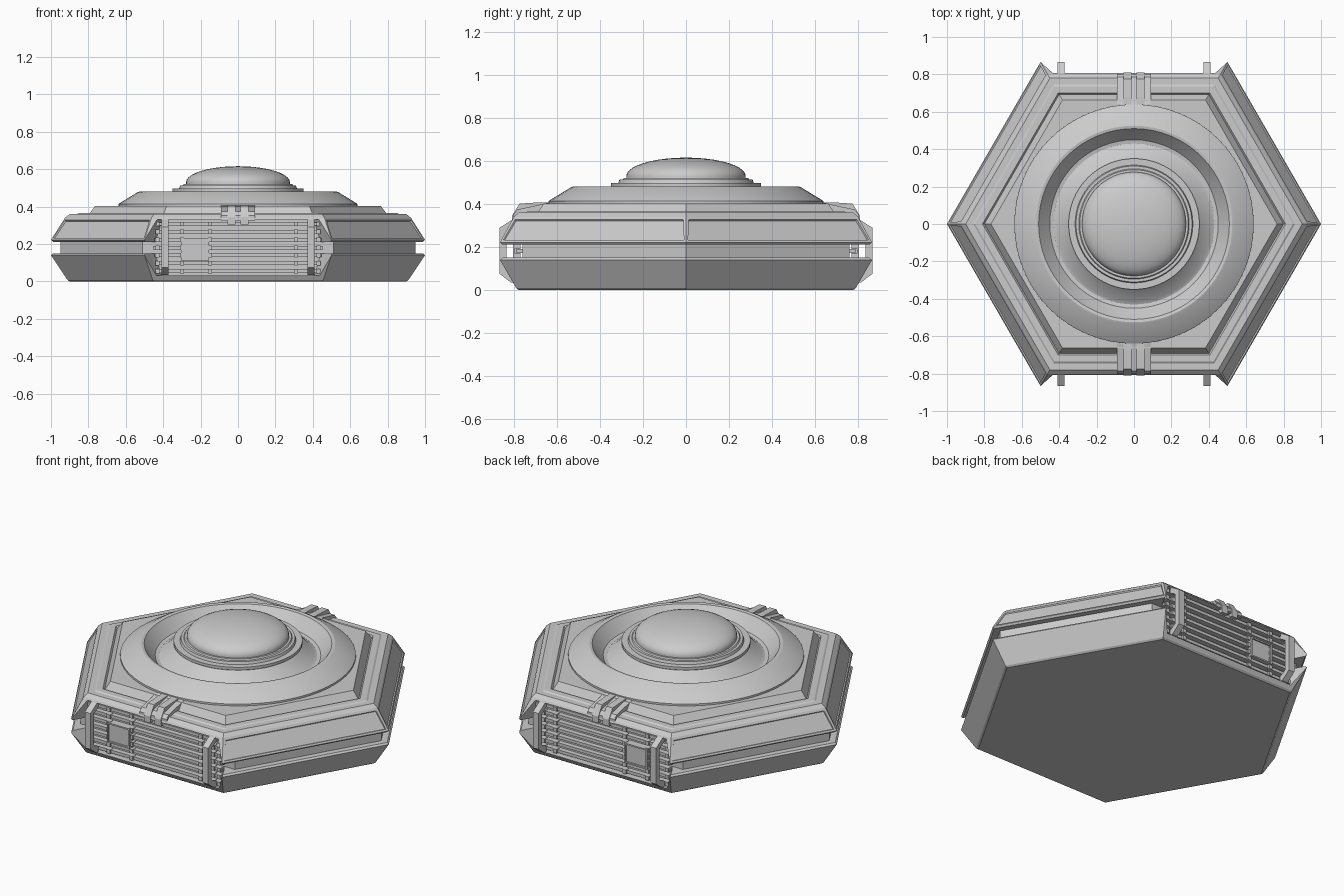
import bpy, bmesh, math
from mathutils import Vector

if "Cube" in bpy.data.objects:
    bpy.data.objects.remove(bpy.data.objects["Cube"])


def finish(name, bm, smooth=False, mirror=False):
    bmesh.ops.recalc_face_normals(bm, faces=bm.faces)
    me = bpy.data.meshes.new(name)
    bm.to_mesh(me)
    bm.free()
    ob = bpy.data.objects.new(name, me)
    bpy.context.collection.objects.link(ob)
    bpy.ops.object.select_all(action='DESELECT')
    ob.select_set(True)
    bpy.context.view_layer.objects.active = ob
    if smooth:
        bpy.ops.object.shade_smooth_by_angle(angle=math.radians(25))
    if mirror:  # front part repeated at the back
        m = ob.modifiers.new("mirror", 'MIRROR')
        m.use_axis = (False, True, False)
    return ob


def skin(bm, rings, caps=True):
    for a, b in zip(rings, rings[1:]):
        n = max(len(a), len(b))
        for i in range(n):
            j = (i + 1) % n
            if len(b) == 1:
                bm.faces.new((a[i], a[j], b[0]))
            else:
                bm.faces.new((a[i], a[j], b[j], b[i]))
    if caps:
        for r in (rings[0], rings[-1]):
            if len(r) > 2:
                bm.faces.new(r)


def lathe(profile, n):
    bm = bmesh.new()
    rings = []
    for r, z in profile:
        if r == 0:
            rings.append([bm.verts.new((0, 0, z))])
        else:
            rings.append([bm.verts.new((r * math.cos(2 * math.pi * i / n),
                                        r * math.sin(2 * math.pi * i / n), z)) for i in range(n)])
    skin(bm, rings)
    return bm


def box(bm, x0, x1, y0, y1, z0, z1):
    ring = lambda z: [bm.verts.new(p) for p in ((x0, y0, z), (x1, y0, z), (x1, y1, z), (x0, y1, z))]
    skin(bm, [ring(z0), ring(z1)])


def plate_x(bm, x0, x1, yz):
    skin(bm, [[bm.verts.new((x, y, z)) for y, z in yz] for x in (x0, x1)])


# cutter for the grille bays, front and back
bm = bmesh.new()
for s in (-1, 1):
    rings = []
    for y, d in ((0.76, -0.045), (0.80, -0.02), (0.90, 0.035)):
        half = [(0.455 + d, 0.032), (0.487 + d, 0.15), (0.487 + d, 0.21), (0.45 + d, 0.33)]
        pts = half + [(-x, z) for x, z in reversed(half)]
        rings.append([bm.verts.new((x, s * y, z)) for x, z in pts])
    skin(bm, rings)
cutter = finish("bay_cutter", bm)
cutter.hide_render = True


def cut(ob):
    m = ob.modifiers.new("bay", 'BOOLEAN')
    m.object = cutter
    m.operation = 'DIFFERENCE'
    m.solver = 'EXACT'
    bpy.context.view_layer.objects.active = ob
    bpy.ops.object.modifier_apply(modifier=m.name)


# lower hull
cut(finish("lower_hull", lathe([(0.90, 0), (0.912, 0.008), (1.0, 0.14), (0.99, 0.15)], 6)))

# upper hull with recessed side panels and stepped top
bm = lathe([(0.99, 0.212), (1.0, 0.222), (0.925, 0.34), (0.90, 0.36), (0.86, 0.36), (0.85, 0.366),
            (0.81, 0.366), (0.80, 0.355), (0.765, 0.402)], 6)
bm.normal_update()
panels = [f for f in bm.faces if 0.26 < f.calc_center_median().z < 0.3
          and abs(f.calc_center_median().x) > 0.3 and len(f.verts) == 4]
bmesh.ops.recalc_face_normals(bm, faces=bm.faces)
bmesh.ops.inset_individual(bm, faces=panels, thickness=0.018, depth=0)
bmesh.ops.inset_individual(bm, faces=panels, thickness=0.004, depth=-0.007)
cut(finish("upper_hull", bm))
bpy.data.objects.remove(cutter)

# core seen in the gap between the hulls
bm = lathe([(0.95, 0.13), (0.95, 0.23)], 6)
for s in (-1, 1):
    g = bm.verts[:] + bm.edges[:] + bm.faces[:]
    res = bmesh.ops.bisect_plane(bm, geom=g, plane_co=(0, s * 0.76, 0), plane_no=(0, s, 0), clear_outer=True)
    bmesh.ops.holes_fill(bm, edges=[e for e in bm.edges if e.is_boundary])
finish("core", bm)

# round dish, raised cone, collar and dome
finish("dish", lathe([(0.64, 0.395), (0.64, 0.413), (0.63, 0.42), (0.535, 0.478), (0.525, 0.481), (0.51, 0.478),
                      (0.50, 0.465), (0.45, 0.408), (0.43, 0.404), (0.415, 0.41), (0.345, 0.478),
                      (0, 0.478)], 64), True)
finish("collar", lathe([(0.33, 0.47), (0.35, 0.482), (0.35, 0.498), (0.315, 0.498), (0.31, 0.513),
                        (0.295, 0.513), (0.29, 0.52), (0, 0.52)], 64), True)
dome = [(0.278, 0.51)] + [(0.278 * math.cos(a), 0.53 + 0.086 * math.sin(a))
                          for a in [math.pi / 2 * i / 10 for i in range(10)]] + [(0, 0.616)]
finish("dome", lathe(dome, 48), True)

# grille slats
bm = bmesh.new()
zs = [0.055 + 0.042 * i for i in range(7)]
for z in zs:
    w = 0.425 + 0.03 * (1 - abs(z - 0.18) / 0.15)
    box(bm, -w, w, -0.79, -0.755, z - 0.009, z + 0.009)
finish("grille_slats", bm, mirror=True)

# small clips on the grille
bm = bmesh.new()
for x in (-0.43, -0.30, -0.15, 0.31, 0.39, 0.43):
    for z in zs:
        box(bm, x - 0.011, x + 0.011, -0.799, -0.77, z - 0.012, z + 0.012)
finish("grille_clips", bm, mirror=True)

# square hatch with raised rim
bm = bmesh.new()
box(bm, -0.305, -0.155, -0.806, -0.77, 0.112, 0.232)
bmesh.ops.recalc_face_normals(bm, faces=bm.faces)
front = [min(bm.faces, key=lambda f: f.calc_center_median().y)]
bmesh.ops.inset_region(bm, faces=front, thickness=0.012)
bmesh.ops.inset_region(bm, faces=front, thickness=0.001, depth=-0.008)
finish("grille_hatch", bm, mirror=True)

# guard brackets
bm = bmesh.new()
prof = [(-0.79, 0.033), (-0.815, 0.035), (-0.867, 0.075), (-0.867, 0.29), (-0.80, 0.332),
        (-0.785, 0.305), (-0.835, 0.275), (-0.835, 0.09), (-0.79, 0.065)]
for x in (-0.39, 0.39):
    plate_x(bm, x - 0.019, x + 0.019, prof)
finish("guard_brackets", bm, mirror=True)

# lid latch: base plate and prongs
bm = bmesh.new()
plate_x(bm, -0.09, 0.09, [(-0.803, 0.325), (-0.803, 0.352), (-0.785, 0.374), (-0.64, 0.406), (-0.64, 0.33)])
finish("latch_base", bm, mirror=True)
bm = bmesh.new()
for x in (-0.035, 0.035):
    plate_x(bm, x - 0.021, x + 0.021, [(-0.81, 0.305), (-0.81, 0.345), (-0.775, 0.402), (-0.68, 0.408),
                                       (-0.64, 0.408), (-0.64, 0.35), (-0.77, 0.35), (-0.785, 0.305)])
finish("latch_prongs", bm, mirror=True)
